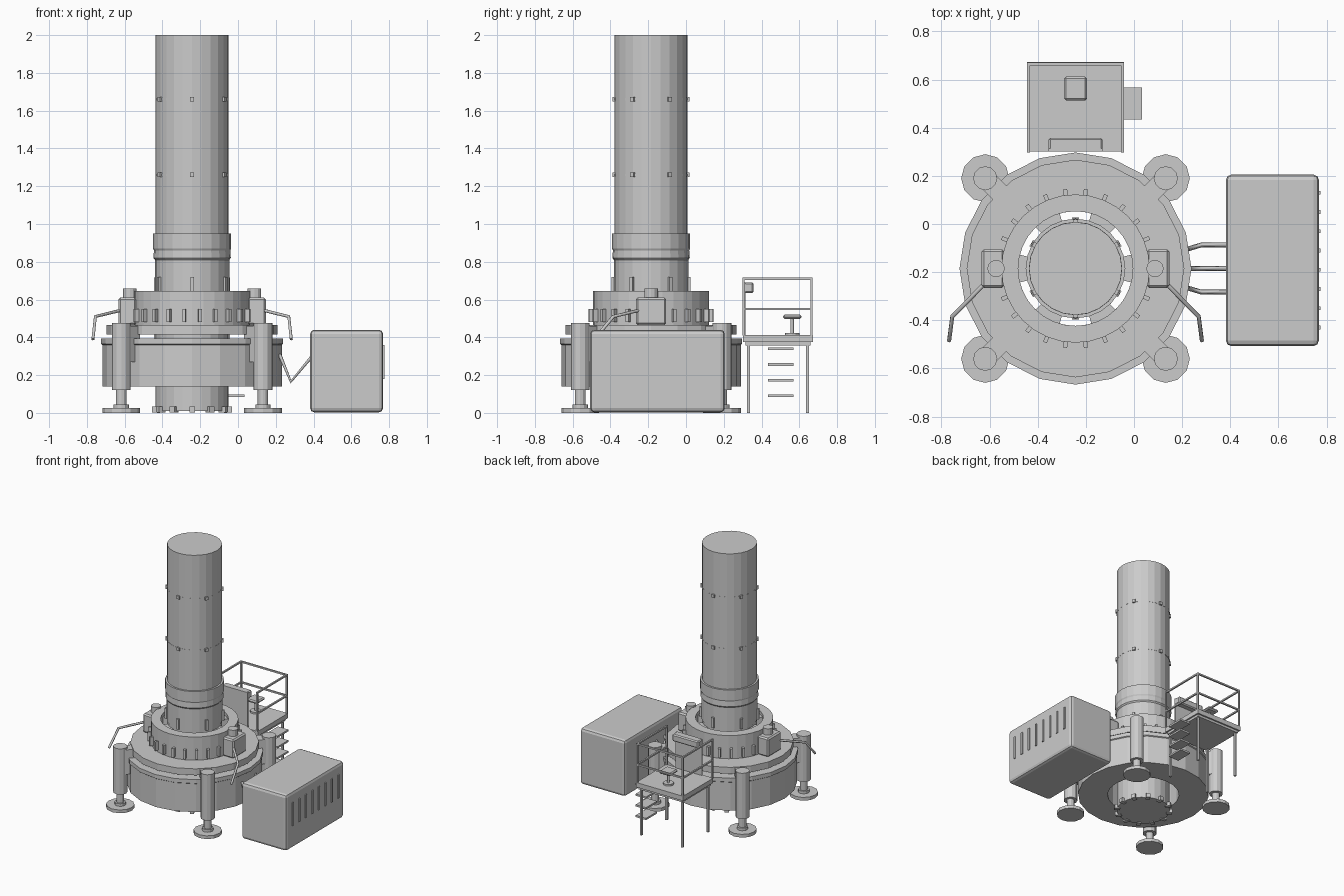
import bpy, bmesh, math
from mathutils import Vector, Matrix

if "Cube" in bpy.data.objects:
    bpy.data.objects.remove(bpy.data.objects["Cube"])

CX, CY = -0.243, -0.185          # axis of the casing


def finish(name, bm):
    bmesh.ops.recalc_face_normals(bm, faces=bm.faces)
    me = bpy.data.meshes.new(name)
    bm.to_mesh(me)
    bm.free()
    ob = bpy.data.objects.new(name, me)
    bpy.context.collection.objects.link(ob)
    return ob


def lathe(name, profile, sides, x=CX, y=CY, closed=True):
    """Spin an (r, z) profile; open profiles get flat end caps."""
    bm = bmesh.new()
    rings = []
    for r, z in profile:
        rings.append([bm.verts.new((x + r * math.cos(math.tau * i / sides),
                                    y + r * math.sin(math.tau * i / sides), z))
                      for i in range(sides)])
    pairs = list(zip(rings, rings[1:]))
    if closed:
        pairs.append((rings[-1], rings[0]))
    for a, b in pairs:
        for i in range(sides):
            j = (i + 1) % sides
            bm.faces.new((a[i], a[j], b[j], b[i]))
    if not closed:
        bm.faces.new(rings[0])
        bm.faces.new(rings[-1])
    return finish(name, bm)


def box(name, lo, hi, bevel=0.0, segments=1):
    lo, hi = Vector(lo), Vector(hi)
    bm = bmesh.new()
    m = Matrix.Translation((lo + hi) / 2) @ Matrix.Diagonal((*(hi - lo), 1))
    bmesh.ops.create_cube(bm, size=1, matrix=m)
    if bevel:
        bmesh.ops.bevel(bm, geom=bm.edges[:], offset=bevel, segments=segments,
                        affect='EDGES', profile=0.5)
    return finish(name, bm)


def radial_boxes(name, angles, r0, r1, width, z0, z1):
    """Boxes set around the casing axis, one object."""
    bm = bmesh.new()
    for a in angles:
        m = (Matrix.Translation((CX, CY, (z0 + z1) / 2))
             @ Matrix.Rotation(math.radians(a), 4, 'Z')
             @ Matrix.Translation(((r0 + r1) / 2, 0, 0))
             @ Matrix.Diagonal((r1 - r0, width, z1 - z0, 1)))
        bmesh.ops.create_cube(bm, size=1, matrix=m)
    return finish(name, bm)


def tube(name, points, radius):
    cu = bpy.data.curves.new(name, 'CURVE')
    cu.dimensions = '3D'
    cu.bevel_depth = radius
    cu.bevel_resolution = 1
    cu.use_fill_caps = True
    sp = cu.splines.new('POLY')
    sp.points.add(len(points) - 1)
    for p, co in zip(sp.points, points):
        p.co = (*co, 1)
    ob = bpy.data.objects.new(name, cu)
    bpy.context.collection.objects.link(ob)
    return ob


def arc_jaws(name, angles, half, r0, r1, z0, z1, steps=4):
    """Curved clamp segments."""
    bm = bmesh.new()
    for a in angles:
        prev = None
        for s in range(steps + 1):
            t = math.radians(a - half + 2 * half * s / steps)
            cur = [bm.verts.new((CX + r * math.cos(t), CY + r * math.sin(t), z))
                   for r, z in ((r0, z0), (r1, z0), (r1, z1), (r0, z1))]
            if prev:
                for i in range(4):
                    j = (i + 1) % 4
                    bm.faces.new((prev[i], prev[j], cur[j], cur[i]))
            else:
                bm.faces.new(cur)
            prev = cur
        bm.faces.new(prev)
    return finish(name, bm)


# Casing: long tube, joint collar, bands, joint bolts and cutting teeth
lathe("casing_tube", [(0.193, 0.01), (0.193, 2.0)], 24, closed=False)
lathe("casing_collar", [(0.19, 0.64), (0.197, 0.64), (0.197, 0.81), (0.205, 0.82),
                        (0.202, 0.86), (0.207, 0.87), (0.207, 0.95), (0.19, 0.95)], 24)
hexa = [30 + 60 * i for i in range(6)]
for i, z in enumerate((1.26, 1.66)):
    lathe(f"casing_band_{i}", [(0.185, z - 0.006), (0.194, z - 0.006),
                               (0.194, z + 0.006), (0.185, z + 0.006)], 24)
    radial_boxes(f"casing_bolts_{i}", hexa, 0.18, 0.204, 0.022, z - 0.012, z + 0.012)
radial_boxes("collar_bolts", hexa, 0.18, 0.21, 0.018, 0.64, 0.72)
radial_boxes("cutting_teeth", [30 * i for i in range(12)], 0.17, 0.212, 0.03, 0.003, 0.035)

# Lower base ring, lifting table and rotating ring
lathe("base_ring", [(0.26, 0.14), (0.475, 0.14), (0.475, 0.36), (0.482, 0.365),
                    (0.482, 0.395), (0.26, 0.395)], 20)
lathe("lift_table", [(0.24, 0.415), (0.452, 0.415), (0.452, 0.465), (0.24, 0.465)], 20)
lathe("rotating_ring", [(0.238, 0.46), (0.308, 0.46), (0.308, 0.645), (0.238, 0.645)], 32)
radial_boxes("ring_ribs", [7.5 + 15 * i for i in range(24)], 0.30, 0.332, 0.017, 0.48, 0.55)
arc_jaws("clamp_jaws", [60 * i for i in range(6)], 14, 0.19, 0.245, 0.48, 0.62)

# Four levelling jacks with feet and brackets
for i in range(4):
    sx, sy = (1, -1)[i % 2], (1, -1)[i // 2]
    x, y = CX + 0.375 * sx, CY + 0.375 * sy
    lathe(f"jack_foot_{i}", [(0.1, 0), (0.1, 0.025)], 12, x, y, False)
    lathe(f"jack_rod_{i}", [(0.04, 0.02), (0.04, 0.045), (0.028, 0.045), (0.028, 0.14)],
          12, x, y, False)
    lathe(f"jack_cylinder_{i}", [(0.05, 0.12), (0.05, 0.475)], 12, x, y, False)
radial_boxes("jack_brackets", [45 + 90 * i for i in range(4)], 0.43, 0.53, 0.08, 0.27, 0.46)

# Mirrored drive units with trailing hoses
for side, s in (("left", -1), ("right", 1)):
    xs = sorted((CX + s * 0.295, CX + s * 0.39))
    box(f"drive_housing_{side}", (xs[0], -0.265, 0.465), (xs[1], -0.105, 0.61), 0.01)
    lathe(f"drive_motor_{side}", [(0.036, 0.6), (0.036, 0.658)], 12, CX + s * 0.33, CY, False)
    tube(f"drive_hose_{side}", [(CX + s * 0.37, -0.24, 0.545), (CX + s * 0.512, -0.385, 0.51),
                                (CX + s * 0.525, -0.485, 0.39)], 0.009)

# Power pack with louvres and supply hoses
box("power_pack", (0.382, -0.507, 0.003), (0.768, 0.205, 0.44), 0.022, 2)
for i in range(8):
    y = -0.43 + i * 0.08
    box(f"pack_louvre_{i}", (0.76, y - 0.008, 0.18), (0.775, y + 0.008, 0.36))
for i in (-1, 0, 1):
    tube(f"supply_hose_{i + 1}", [(0.4, CY + i * 0.098, 0.31), (0.28, CY + i * 0.098, 0.165),
                                  (0.22, CY + i * 0.08, 0.31)], 0.01)

# Operator platform: deck, legs, railing and steps
X0, X1, Y0, Y1 = -0.445, -0.042, 0.302, 0.672
box("platform_deck", (X0, Y0, 0.375), (X1, Y1, 0.412))
box("platform_frame", (X0 + 0.012, Y0 + 0.012, 0.357), (X1 - 0.012, Y1 - 0.012, 0.376))
for i, x in enumerate((X0 + 0.025, X1 - 0.025)):
    for j, y in enumerate((Y0 + 0.03, Y1 - 0.03)):
        box(f"platform_leg_{i}{j}", (x - 0.008, y - 0.008, 0), (x + 0.008, y + 0.008, 0.36))
corners = [(X0 + 0.006, Y0 + 0.002), (X0 + 0.006, Y1 - 0.007),
           (X1 - 0.006, Y1 - 0.007), (X1 - 0.006, Y0 + 0.002)]
for i, (x, y) in enumerate(corners):
    box(f"rail_post_{i}", (x - 0.006, y - 0.006, 0.41), (x + 0.006, y + 0.006, 0.712))
for i, z in enumerate((0.55, 0.71)):
    for j in range(3):
        (ax, ay), (bx, by) = corners[j], corners[j + 1]
        box(f"rail_{i}{j}", (min(ax, bx) - 0.006, min(ay, by) - 0.006, z - 0.006),
            (max(ax, bx) + 0.006, max(ay, by) + 0.006, z + 0.006))
for i in range(4):
    z = 0.09 + i * 0.083
    box(f"step_{i}", (-0.055, 0.435, z - 0.007), (0.034, 0.568, z + 0.007))

# Control console and operator seat
box("console_panel", (-0.355, 0.302, 0.41), (-0.13, 0.314, 0.69))
box("console_desk", (-0.355, 0.306, 0.635), (-0.13, 0.358, 0.69), 0.008)
lathe("seat_base", [(0.038, 0.41), (0.038, 0.424), (0.009, 0.424), (0.009, 0.505)],
      12, CX, 0.562, False)
box("seat_cushion", (-0.29, 0.513, 0.498), (-0.195, 0.612, 0.52), 0.008)
